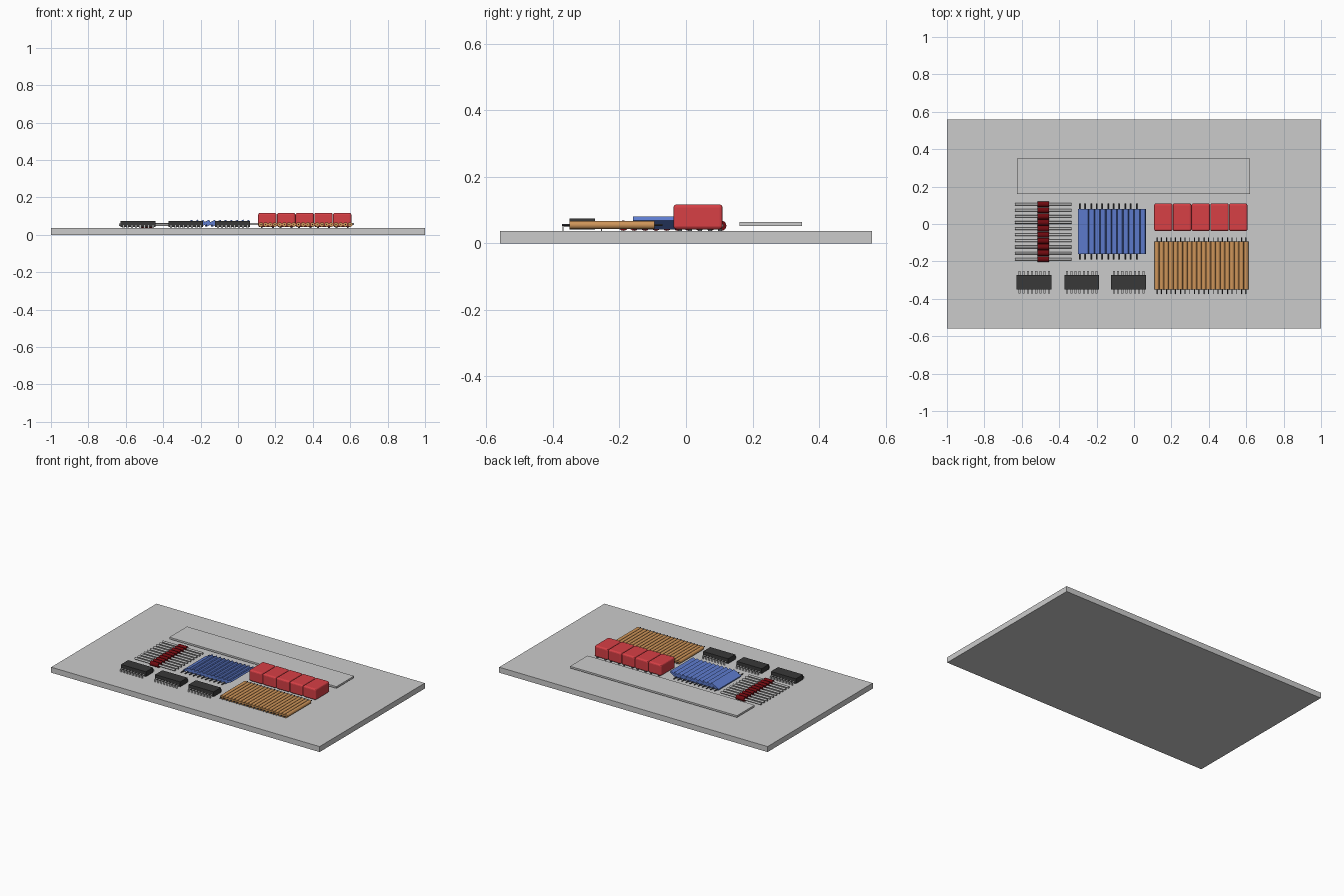
import bpy, bmesh, math
from mathutils import Matrix, Vector

if "Cube" in bpy.data.objects:
    bpy.data.objects.remove(bpy.data.objects["Cube"])


def material(name, rgb):
    m = bpy.data.materials.new(name)
    m.diffuse_color = (*rgb, 1)
    m.use_nodes = True
    m.node_tree.nodes["Principled BSDF"].inputs["Base Color"].default_value = m.diffuse_color
    return m


GREY = material("board grey", (0.6, 0.6, 0.6))
RED = material("bright red", (0.68, 0.05, 0.06))
TAN = material("tan", (0.62, 0.30, 0.10))
BLUE = material("blue", (0.11, 0.20, 0.62))
MAROON = material("maroon", (0.16, 0.003, 0.005))
BLACK = material("chip black", (0.04, 0.04, 0.04))
SILVER = material("lead silver", (0.5, 0.5, 0.5))
DARK = material("dark lead", (0.08, 0.08, 0.09))


class Part:
    """Collects primitives into one object of one colour."""

    def __init__(self, name, mat):
        self.name, self.mat, self.bm = name, mat, bmesh.new()

    def box(self, center, size, tilt=0):
        m = (Matrix.Translation(center) @ Matrix.Rotation(tilt, 4, 'Y')
             @ Matrix.Diagonal((*size, 1)))
        bmesh.ops.create_cube(self.bm, size=1, matrix=m)

    def rod(self, center, radius, length, axis, sides=16):
        rot = Matrix.Rotation(math.pi / 2, 4, 'X' if axis == 'Y' else 'Y')
        bmesh.ops.create_cone(self.bm, cap_ends=True, segments=sides,
                              radius1=radius, radius2=radius, depth=length,
                              matrix=Matrix.Translation(center) @ rot)

    def finish(self, bevel=0, smooth=False):
        me = bpy.data.meshes.new(self.name)
        self.bm.to_mesh(me)
        self.bm.free()
        me.materials.append(self.mat)
        ob = bpy.data.objects.new(self.name, me)
        bpy.context.collection.objects.link(ob)
        if bevel:
            mod = ob.modifiers.new("bevel", 'BEVEL')
            mod.width, mod.segments = bevel, 3
        if smooth:
            bpy.context.view_layer.objects.active = ob
            ob.select_set(True)
            bpy.ops.object.shade_smooth_by_angle(angle=math.radians(40))
            ob.select_set(False)
        return ob


# base board and the raised strip floating above it
p = Part("board", GREY)
p.box((0, 0, 0.0185), (2, 1.12, 0.037))
p.finish()
p = Part("raised_strip", GREY)
p.box((-0.002, 0.255, 0.058), (1.245, 0.188, 0.012))
p.finish()

# row of five rounded red blocks with small feet
p, feet = Part("red_blocks", RED), Part("block_feet", DARK)
for i in range(5):
    x = 0.157 + i * 0.1
    p.box((x, 0.036, 0.0795), (0.0985, 0.148, 0.075))
    for j in range(5):
        for sx in (-0.03, 0.03):
            feet.box((x + sx, -0.018 + j * 0.03, 0.041), (0.01, 0.012, 0.01))
p.finish(bevel=0.01)
feet.finish()

# tan cylinders lying along y, each with a thin lead through it
p, leads = Part("tan_cylinders", TAN), Part("tan_cylinder_leads", DARK)
for i in range(20):
    x = 0.1225 + i * 0.0251
    p.rod((x, -0.222, 0.055), 0.0125, 0.256, 'Y')
    leads.rod((x, -0.222, 0.055), 0.0025, 0.302, 'Y', 8)
p.finish(smooth=True)
leads.finish(smooth=True)

# leaning blue plates, overlapping like shingles
tilt = math.radians(27)
p, leads = Part("blue_plates", BLUE), Part("blue_plate_leads", DARK)
for i in range(11):
    x = -0.2695 + i * 0.0304
    p.box((x, -0.04, 0.061), (0.061, 0.24, 0.0135), -tilt)
    leads.rod((x - 0.021, -0.04, 0.051), 0.004, 0.30, 'Y', 8)
p.finish()
leads.finish(smooth=True)

# ten maroon cylinders lying along x with silver leads
p, leads = Part("maroon_cylinders", MAROON), Part("maroon_cylinder_leads", SILVER)
for i in range(10):
    y = 0.106 - i * 0.0327
    p.rod((-0.485, y, 0.053), 0.0155, 0.062, 'X')
    leads.rod((-0.485, y, 0.053), 0.007, 0.30, 'X', 10)
p.finish(smooth=True)
leads.finish(smooth=True)

# three black chips with eight pins on each long side
p, pins = Part("chips", BLACK), Part("chip_pins", SILVER)
for x in (-0.534, -0.279, -0.029):
    p.box((x, -0.312, 0.0585), (0.186, 0.076, 0.033))
    for i in range(8):
        px = x + (i - 3.5) * 0.0225
        for s in (-1, 1):
            pins.box((px, -0.312 + s * 0.048, 0.052), (0.011, 0.024, 0.005))
            pins.box((px, -0.312 + s * 0.058, 0.0455), (0.011, 0.004, 0.018))
p.finish()
pins.finish()
